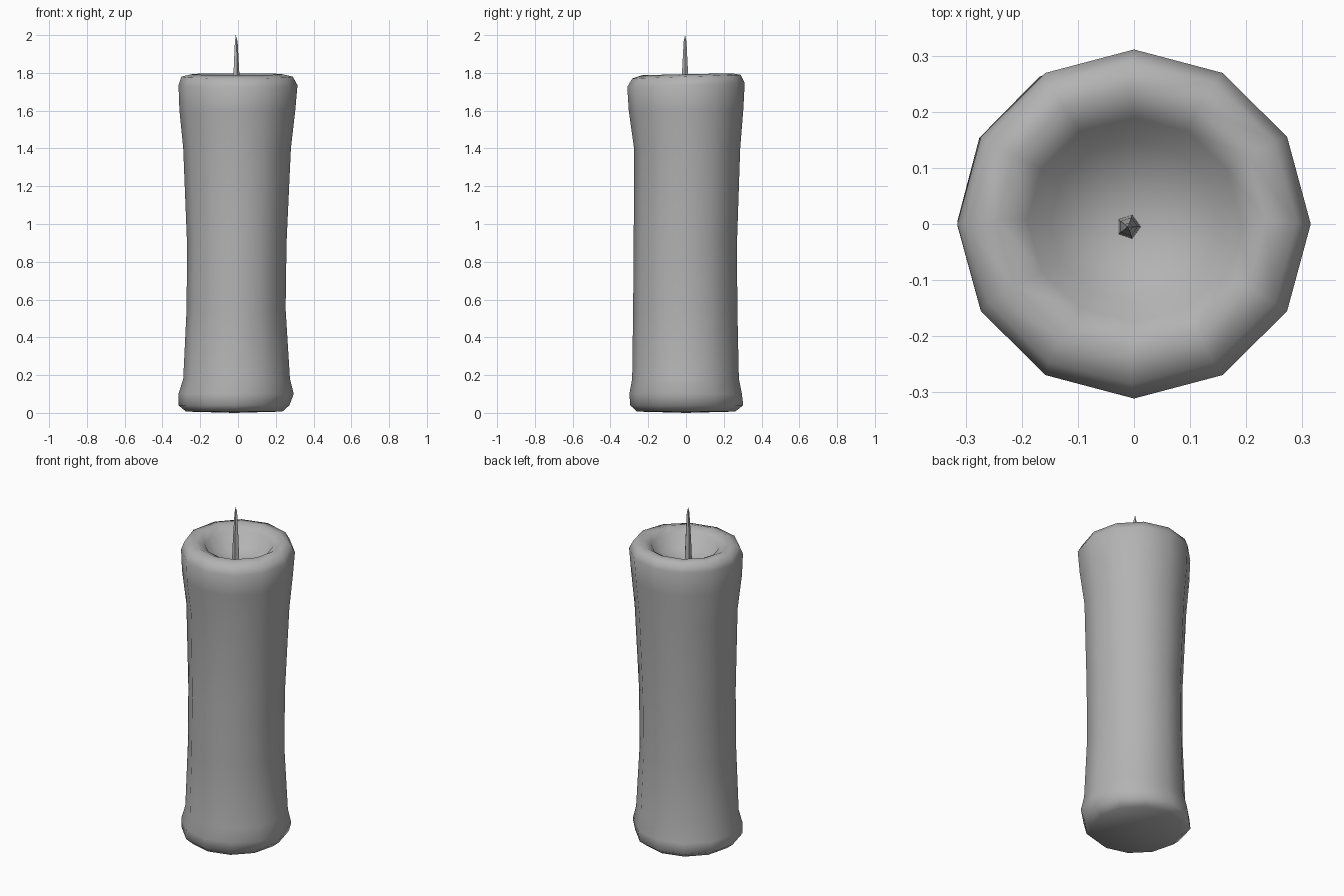
import bpy, bmesh
from math import cos, sin, pi

if "Cube" in bpy.data.objects:
    bpy.data.objects.remove(bpy.data.objects["Cube"])

grey = bpy.data.materials.new("wax_grey")
grey.diffuse_color = (0.45, 0.45, 0.45, 1)
grey.use_nodes = True
grey.node_tree.nodes["Principled BSDF"].inputs["Base Color"].default_value = grey.diffuse_color


def loft(name, rings, sides, angle, tip_end=None, tip_start=None):
    """Join stacked rings (z, x min, x max, y min, y max, tilt) into one skin."""
    bm = bmesh.new()
    loops = []
    for z, x0, x1, y0, y1, tilt in rings:
        loop = []
        for i in range(sides):
            a = 2 * pi * i / sides
            c, s = cos(a), sin(a)
            x = (x0 + x1) / 2 + (x1 - x0) / 2 * c
            y = (y0 + y1) / 2 + (y1 - y0) / 2 * s
            loop.append(bm.verts.new((x, y, z + tilt * s)))
        loops.append(loop)
    for lo, hi in zip(loops, loops[1:]):
        for i in range(sides):
            j = (i + 1) % sides
            bm.faces.new((lo[i], lo[j], hi[j], hi[i]))
    # Close each end with a fan to a point
    for loop, tip, flip in ((loops[0], tip_start, True), (loops[-1], tip_end, False)):
        if tip:
            v = bm.verts.new(tip)
            for i in range(sides):
                a, b = loop[i], loop[(i + 1) % sides]
                bm.faces.new((b, a, v) if flip else (a, b, v))
    bmesh.ops.recalc_face_normals(bm, faces=bm.faces[:])
    mesh = bpy.data.meshes.new(name)
    bm.to_mesh(mesh)
    bm.free()
    mesh.materials.append(grey)
    ob = bpy.data.objects.new(name, mesh)
    bpy.context.collection.objects.link(ob)
    bpy.ops.object.select_all(action='DESELECT')
    ob.select_set(True)
    bpy.context.view_layer.objects.active = ob
    bpy.ops.object.shade_smooth_by_angle(angle=angle)
    return ob


# Wax body: flared foot, slim waist, rounded rim, then down into the melted bowl
body = [
    (0.007, -0.275, 0.235, -0.26, 0.26, 0),
    (0.04, -0.315, 0.272, -0.295, 0.303, 0),
    (0.10, -0.315, 0.295, -0.30, 0.296, 0),
    (0.18, -0.29, 0.275, -0.285, 0.28, 0),
    (0.55, -0.272, 0.252, -0.28, 0.272, 0),
    (0.90, -0.27, 0.257, -0.277, 0.27, 0),
    (1.40, -0.29, 0.28, -0.275, 0.287, 0),
    (1.60, -0.31, 0.303, -0.303, 0.303, 0),
    (1.735, -0.315, 0.315, -0.311, 0.311, 0.01),
    (1.78, -0.30, 0.29, -0.285, 0.29, 0.01),
    (1.793, -0.245, 0.235, -0.23, 0.24, 0.005),
    (1.765, -0.19, 0.19, -0.175, 0.19, 0.003),
    (1.69, -0.15, 0.15, -0.14, 0.15, 0),
]
loft("wax_body", body, 12, pi, (-0.01, 0, 1.66), (-0.02, 0, 0))

# Wick: thin five-sided spike standing in the bowl
cx, cy = -0.01, -0.005
wick = [(z, cx - r, cx + r, cy - r, cy + r, 0)
        for z, r in ((1.64, 0.023), (1.80, 0.017), (1.965, 0.008))]
loft("wick", wick, 5, pi / 3, (cx - 0.002, cy, 2.0), (cx, cy, 1.64))
